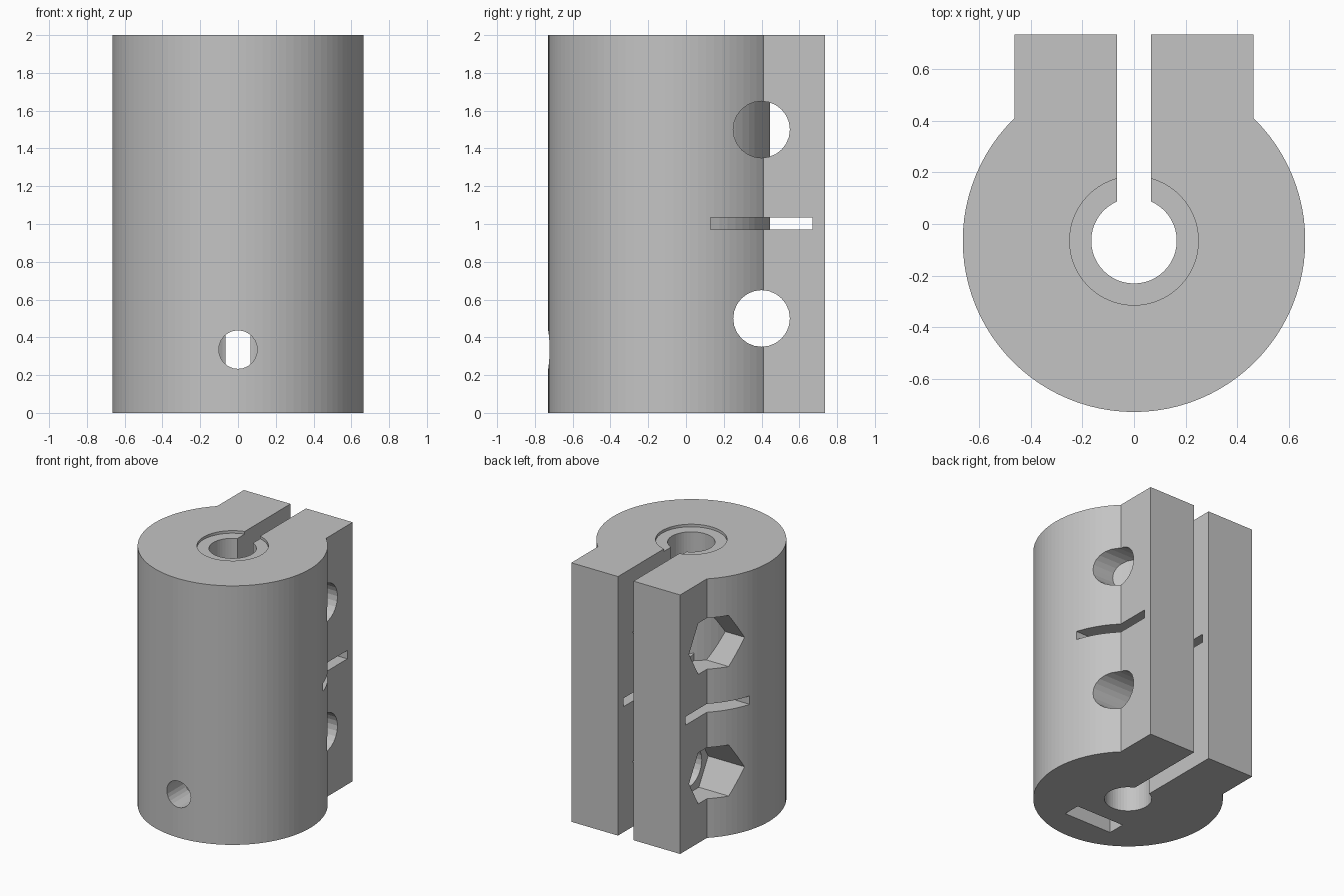
import bpy
import math

if "Cube" in bpy.data.objects:
    bpy.data.objects.remove(bpy.data.objects["Cube"], do_unlink=True)

AXIS_Y = -0.065      # centre of the round body
BOLT_Y = 0.40        # clamp bolt line
BOLT_HEIGHTS = (0.5, 1.5)

grey = bpy.data.materials.new("plain_grey")
grey.use_nodes = True
grey.diffuse_color = (0.55, 0.55, 0.55, 1)
grey.node_tree.nodes["Principled BSDF"].inputs["Base Color"].default_value = (0.55, 0.55, 0.55, 1)


def finish(name):
    obj = bpy.context.object
    obj.name = name
    bpy.ops.object.transform_apply(location=True, rotation=True, scale=True)
    obj.data.materials.append(grey)
    return obj


def box(name, x, y, z):
    """Box from (low, high) ranges."""
    bpy.ops.mesh.primitive_cube_add(size=1, location=[sum(r) / 2 for r in (x, y, z)])
    bpy.context.object.scale = [r[1] - r[0] for r in (x, y, z)]
    return finish(name)


def rod(name, radius, start, end, axis="z", sides=64, at=(0, AXIS_Y)):
    """Prism along an axis; 'at' holds the other two coordinates in order."""
    centre = list(at)
    centre.insert("xyz".index(axis), (start + end) / 2)
    turn = {"x": (0, math.pi / 2, 0), "y": (math.pi / 2, 0, 0), "z": (0, 0, 0)}[axis]
    bpy.ops.mesh.primitive_cylinder_add(vertices=sides, radius=radius, depth=end - start,
                                        location=centre, rotation=turn)
    return finish(name)


def combine(target, tool, operation):
    mod = target.modifiers.new(tool.name, "BOOLEAN")
    mod.operation = operation
    mod.solver = "EXACT"
    mod.object = tool
    bpy.ops.object.select_all(action="DESELECT")
    bpy.context.view_layer.objects.active = target
    target.select_set(True)
    bpy.ops.object.modifier_apply(modifier=mod.name)
    bpy.data.objects.remove(tool, do_unlink=True)


def cut(tool):
    combine(body, tool, "DIFFERENCE")


# Round body with the clamp flange
body = rod("clamp_coupler", 0.665, 0, 2, sides=96)
combine(body, box("flange", (-0.465, 0.465), (0, 0.735), (0, 2)), "UNION")

# Wide upper bore, tie slit, bolt holes and hexagonal nut pockets
cut(rod("upper_bore", 0.25, 0.95, 2.1))
cut(box("tie_slit", (-1, 1), (0.13, 0.67), (0.97, 1.035)))
for z in BOLT_HEIGHTS:
    cut(rod("bolt_hole", 0.15, -1, 1, "x", 24, (BOLT_Y, z)))
    pocket = rod("nut_pocket", 0.228, -1, -0.31, "x", 6, (BOLT_Y, z))
    # Turn the hexagon so its points lie along y
    ys = [v.co.y for v in pocket.data.vertices]
    if max(ys) - BOLT_Y < 0.22:
        for v in pocket.data.vertices:
            dy, dz = v.co.y - BOLT_Y, v.co.z - z
            v.co.y, v.co.z = BOLT_Y + dz, z - dy
    cut(pocket)

# Reducing sleeve inside the upper half, slightly below the rim
combine(body, rod("sleeve", 0.514, 0.88, 1.98), "UNION")

# Shaft bore, clamp gap, set screw hole and its nut slot
cut(rod("shaft_bore", 0.166, -0.1, 2.1, sides=48))
cut(box("clamp_gap", (-0.066, 0.066), (AXIS_Y, 1), (-0.1, 2.1)))
cut(rod("set_screw_hole", 0.102, -1, AXIS_Y, "y", 24, (0, 0.335)))
cut(box("set_nut_slot", (-0.205, 0.205), (-0.505, -0.37), (-0.1, 0.53)))
